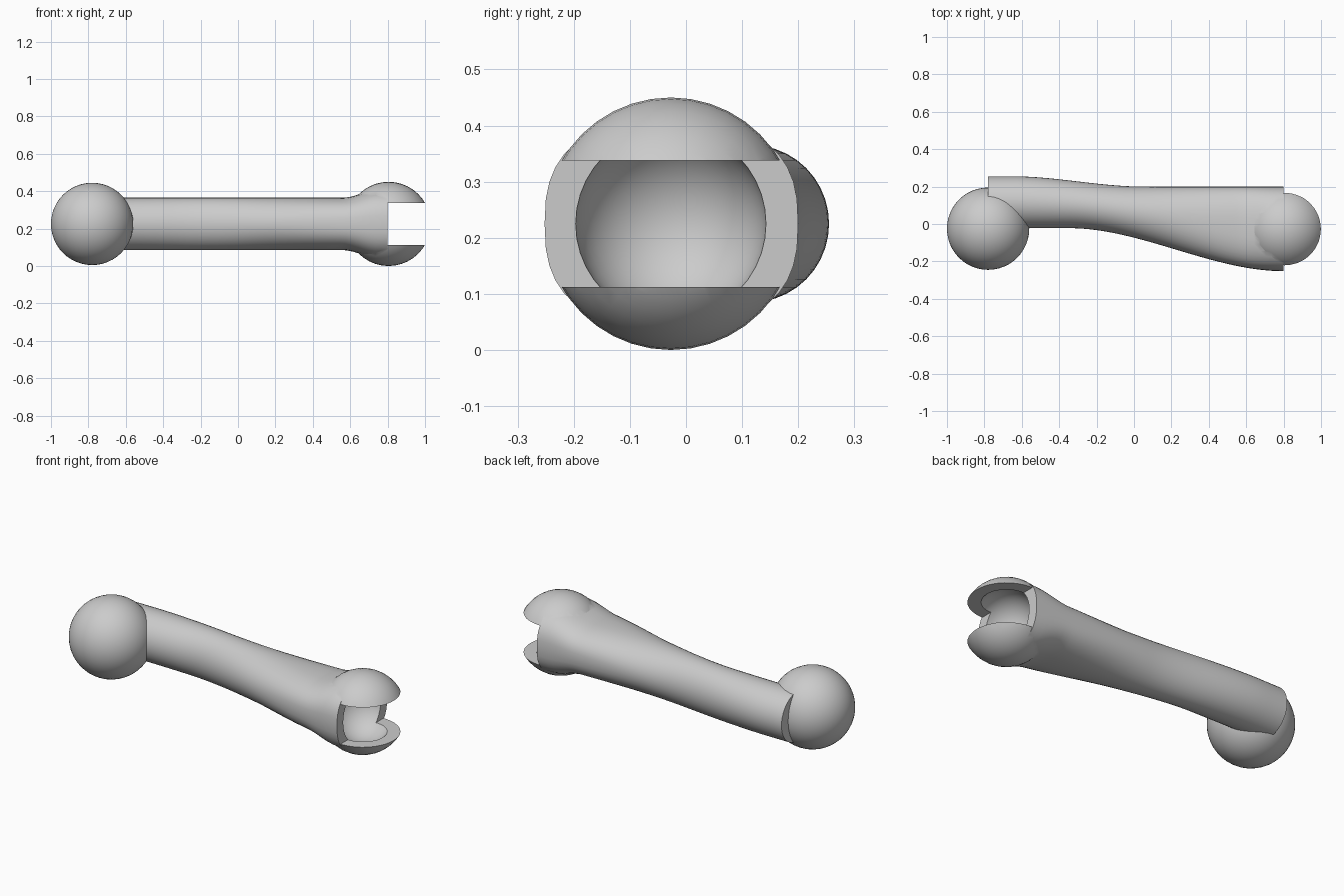
import bpy, bmesh, math
from mathutils import Matrix, Vector

cube = bpy.data.objects.get("Cube")
if cube:
    bpy.data.objects.remove(cube, do_unlink=True)

grey = bpy.data.materials.new("light_grey")
grey.use_nodes = True
grey.diffuse_color = (0.6, 0.6, 0.6, 1)
grey.node_tree.nodes["Principled BSDF"].inputs["Base Color"].default_value = (0.6, 0.6, 0.6, 1)

MID_Z = 0.225
BALL = Vector((-0.78, -0.025, MID_Z))
SOCKET = Vector((0.805, -0.027, MID_Z))
END_X = 0.8


def make(name, bm):
    bmesh.ops.recalc_face_normals(bm, faces=bm.faces)
    mesh = bpy.data.meshes.new(name)
    bm.to_mesh(mesh)
    bm.free()
    mesh.materials.append(grey)
    obj = bpy.data.objects.new(name, mesh)
    bpy.context.collection.objects.link(obj)
    return obj


def sphere(name, centre, radius, segments):
    # poles lie along x, the long axis of the bone
    bm = bmesh.new()
    place = Matrix.Translation(centre) @ Matrix.Rotation(math.pi / 2, 4, 'Y')
    bmesh.ops.create_uvsphere(bm, u_segments=segments, v_segments=segments // 2,
                              radius=radius, matrix=place)
    return make(name, bm)


def box(name, low, high):
    bm = bmesh.new()
    low, high = Vector(low), Vector(high)
    place = Matrix.Translation((low + high) / 2) @ Matrix.Diagonal((*(high - low), 1))
    bmesh.ops.create_cube(bm, size=1, matrix=place)
    return make(name, bm)


def combine(target, tool, operation):
    # apply a boolean and discard the tool
    mod = target.modifiers.new(operation.lower(), 'BOOLEAN')
    mod.operation, mod.object, mod.solver = operation, tool, 'EXACT'
    with bpy.context.temp_override(object=target, active_object=target,
                                   selected_objects=[target]):
        bpy.ops.object.modifier_apply(modifier=mod.name)
    bpy.data.objects.remove(tool, do_unlink=True)


def ease(t):
    t = min(max(t, 0), 1)
    return t * t * (3 - 2 * t)


# Shaft: round at the ball, wide and squarer at the socket, with an S-bend
def shaft(sides=40, rings=50):
    bm = bmesh.new()
    loops = []
    for i in range(rings + 1):
        x = BALL.x + (END_X - BALL.x) * i / rings
        back = 0.255 - 0.055 * ease((x + 0.65) / 0.7)
        front = -0.022 - 0.23 * ease((x + 0.35) / 1.15)
        half_y, mid_y = (back - front) / 2, (back + front) / 2
        half_z = 0.14 + 0.045 * ease((x - 0.56) / 0.2)
        power = 2 / (2 + 0.6 * ease((x - 0.1) / 0.6))
        loop = []
        for k in range(sides):
            a = math.tau * k / sides
            c, s = math.cos(a), math.sin(a)
            y = math.copysign(abs(c) ** power, c) * half_y
            z = math.copysign(abs(s) ** power, s) * half_z
            loop.append(bm.verts.new((x, mid_y + y, MID_Z + z)))
        loops.append(loop)
    for a, b in zip(loops, loops[1:]):
        for k in range(sides):
            n = (k + 1) % sides
            bm.faces.new((a[k], a[n], b[n], b[k]))
    bm.faces.new(loops[0])
    bm.faces.new(loops[-1])
    return make("shaft_with_socket", bm)


# Socket cup: sphere joined to the shaft, slotted, then hollowed
body = shaft()
combine(body, sphere("socket_shell", SOCKET, 0.225, 40), 'UNION')
combine(body, box("slot_cutter", (END_X, -0.5, 0.112), (1.2, 0.5, 0.338)), 'DIFFERENCE')
combine(body, sphere("cavity_cutter", SOCKET, 0.17, 40), 'DIFFERENCE')

# Ball at the other end
ball = sphere("ball", BALL, 0.22, 48)

bpy.ops.object.select_all(action='DESELECT')
for obj in (body, ball):
    obj.select_set(True)
bpy.context.view_layer.objects.active = body
bpy.ops.object.shade_smooth_by_angle(angle=math.radians(30))
